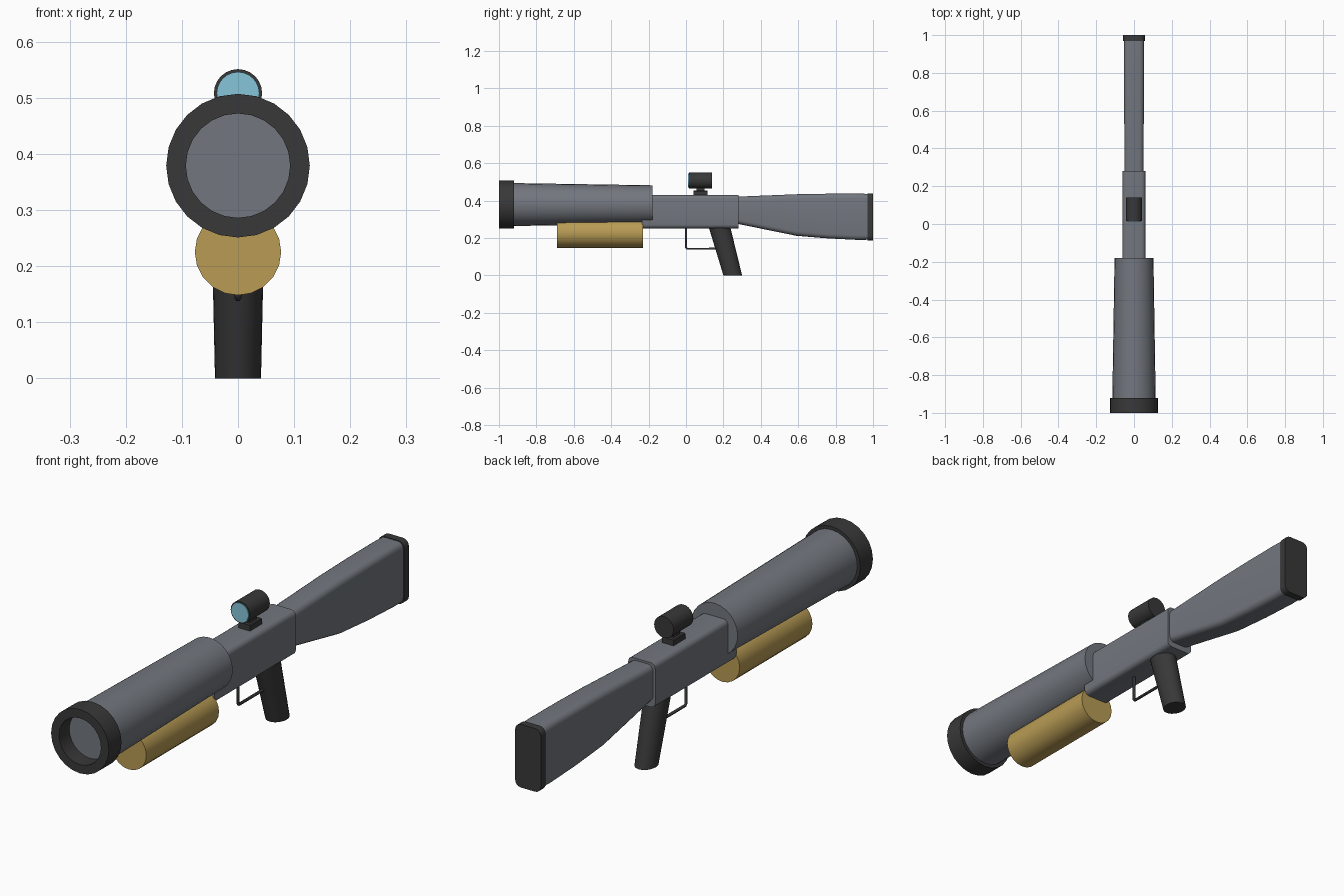
import bpy, bmesh, math
from math import sin, cos, pi, radians

if "Cube" in bpy.data.objects:
    bpy.data.objects.remove(bpy.data.objects["Cube"])


def material(name, rgb):
    m = bpy.data.materials.new(name)
    m.diffuse_color = (*rgb, 1)
    m.use_nodes = True
    m.node_tree.nodes["Principled BSDF"].inputs["Base Color"].default_value = m.diffuse_color
    return m


STEEL = material("slate", (0.17, 0.185, 0.21))
DARK = material("dark", (0.04, 0.04, 0.042))
GOLD = material("gold", (0.48, 0.33, 0.09))
GLASS = material("glass", (0.24, 0.56, 0.70))


def circle(y, r, z, n=24):
    return [(r * cos(2 * pi * i / n), y, z + r * sin(2 * pi * i / n)) for i in range(n)]


def rounded(y, w, z0, z1, r, steps=4):
    """Rounded rectangle across the y axis, half width w."""
    pts = []
    corners = [(w - r, z1 - r), (r - w, z1 - r), (r - w, z0 + r), (w - r, z0 + r)]
    for k, (cx, cz) in enumerate(corners):
        for s in range(steps + 1):
            a = pi / 2 * (k + s / steps)
            pts.append((cx + r * cos(a), y, cz + r * sin(a)))
    return pts


def ellipse(cy, z, rx, ry, n=24):
    return [(rx * cos(2 * pi * i / n), cy + ry * sin(2 * pi * i / n), z) for i in range(n)]


def loft(name, rings, mat, loop=False):
    """Skin a row of rings; cap the ends, or join last to first."""
    bm = bmesh.new()
    vs = [[bm.verts.new(p) for p in ring] for ring in rings]
    n = len(vs[0])
    pairs = list(zip(vs, vs[1:])) + ([(vs[-1], vs[0])] if loop else [])
    for a, b in pairs:
        for i in range(n):
            j = (i + 1) % n
            bm.faces.new((a[i], a[j], b[j], b[i]))
    if not loop:
        bm.faces.new(vs[0])
        bm.faces.new(vs[-1])
    bmesh.ops.recalc_face_normals(bm, faces=bm.faces)
    me = bpy.data.meshes.new(name)
    bm.to_mesh(me)
    bm.free()
    ob = bpy.data.objects.new(name, me)
    bpy.context.collection.objects.link(ob)
    me.materials.append(mat)
    bpy.ops.object.select_all(action='DESELECT')
    ob.select_set(True)
    bpy.context.view_layer.objects.active = ob
    bpy.ops.object.shade_smooth_by_angle(angle=radians(32))
    return ob


# Barrel and hollow muzzle ring
BZ = 0.379
loft("barrel", [circle(-0.935, 0.115, BZ), circle(-0.18, 0.103, BZ)], STEEL)
loft("muzzle_ring", [circle(y, r, BZ) for y, r in
                     ((-1, 0.128), (-0.92, 0.128), (-0.92, 0.093), (-1, 0.093))], DARK, loop=True)

# Gold tube under the barrel
loft("under_tube", [circle(y, 0.077, 0.225, 20) for y in (-0.69, -0.23)], GOLD)

# Receiver
loft("receiver", [rounded(y, 0.06, 0.252, 0.43, 0.02) for y in (-0.235, 0.28)], STEEL)

# Shoulder stock and butt pad
loft("stock", [rounded(y, w, z0, z1, 0.024) for y, w, z0, z1 in
               ((0.27, 0.05, 0.277, 0.421), (0.59, 0.052, 0.212, 0.434),
                (0.76, 0.053, 0.198, 0.437), (0.92, 0.053, 0.19, 0.438),
                (0.975, 0.053, 0.191, 0.436))], STEEL)
loft("butt_pad", [rounded(y, 0.057, 0.186, 0.439, 0.026) for y in (0.97, 1.0)], DARK)

# Slanted pistol grip
loft("grip", [ellipse(0.25, 0, 0.041, 0.05), ellipse(0.176, 0.27, 0.047, 0.058)], DARK)

# Trigger guard: bent round bar
cu = bpy.data.curves.new("trigger_guard", 'CURVE')
cu.dimensions = '3D'
cu.bevel_depth = 0.006
cu.bevel_resolution = 1
cu.use_fill_caps = True
path = [(0, 0, 0.265), (0, 0, 0.15), (0, 0.006, 0.143), (0, 0.19, 0.143)]
sp = cu.splines.new('POLY')
sp.points.add(len(path) - 1)
for p, co in zip(sp.points, path):
    p.co = (*co, 1)
cu.materials.append(DARK)
bpy.context.collection.objects.link(bpy.data.objects.new("trigger_guard", cu))

# Sight with mount and front lens
loft("sight_rail", [rounded(y, 0.025, 0.42, 0.453, 0.003, 1) for y in (0.04, 0.115)], DARK)
loft("sight_post", [rounded(y, 0.012, 0.44, 0.48, 0.003, 1) for y in (0.055, 0.1)], DARK)
loft("sight_tube", [circle(y, 0.043, 0.508) for y in (0.015, 0.14)], DARK)
loft("sight_lens", [circle(y, 0.038, 0.508) for y in (0.012, 0.03)], GLASS)
